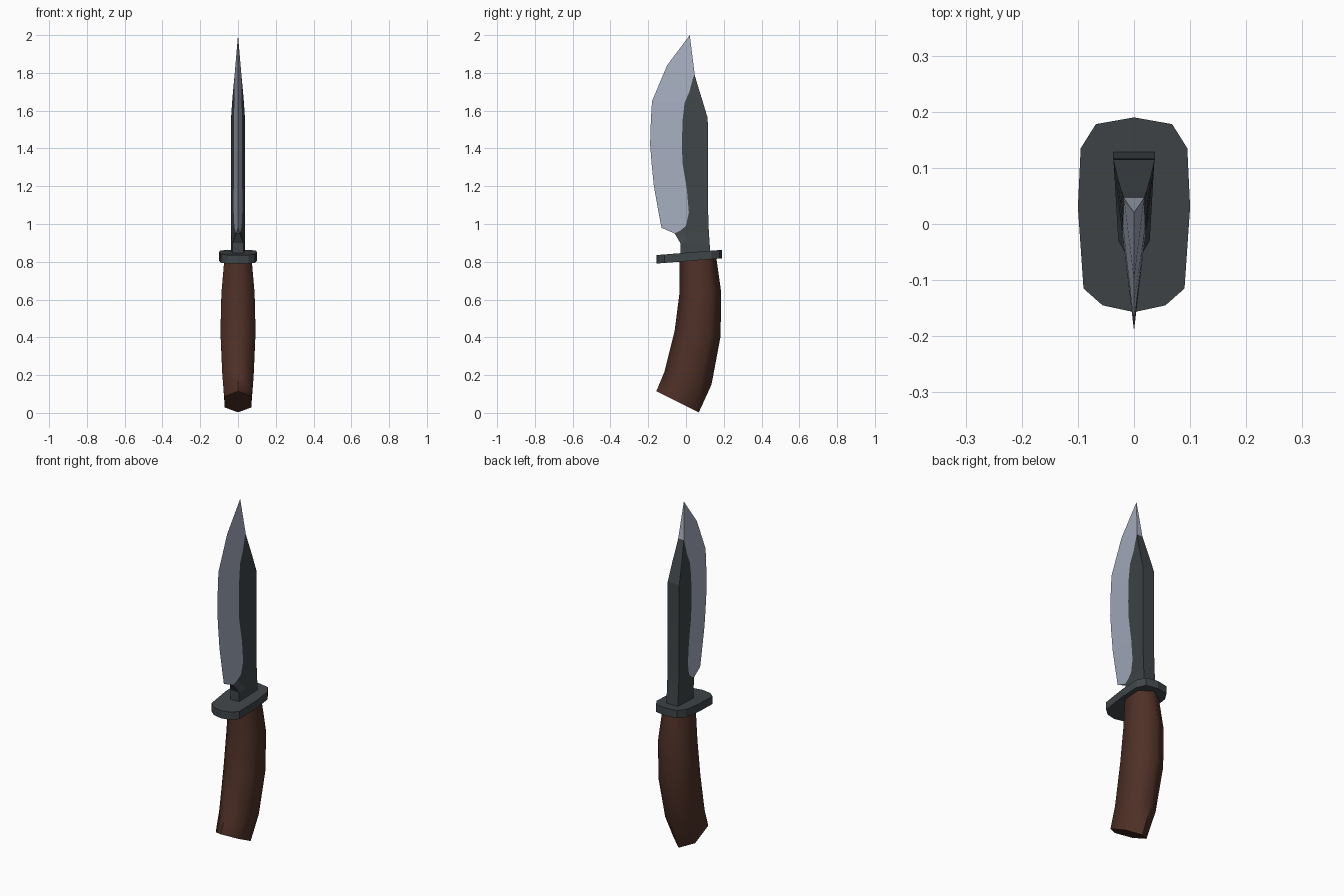
import bpy, bmesh, math

if "Cube" in bpy.data.objects:
    bpy.data.objects.remove(bpy.data.objects["Cube"])


def material(name, rgb):
    m = bpy.data.materials.new(name)
    m.diffuse_color = (*rgb, 1)
    m.use_nodes = True
    m.node_tree.nodes["Principled BSDF"].inputs["Base Color"].default_value = m.diffuse_color
    return m


wood = material("brown wood", (0.078, 0.030, 0.020))
dark = material("dark steel", (0.050, 0.060, 0.066))
bright = material("polished steel", (0.38, 0.42, 0.52))


def loft(name, rings, mats, rule=None):
    """Skin a list of equal-length closed rings, capping both ends."""
    bm = bmesh.new()
    loops = [[bm.verts.new(p) for p in r] for r in rings]
    n = len(rings[0])
    for i, (a, b) in enumerate(zip(loops, loops[1:])):
        for j in range(n):
            f = bm.faces.new((a[j], a[(j + 1) % n], b[(j + 1) % n], b[j]))
            f.material_index = rule(i, j) if rule else 0
    bm.faces.new(loops[0])
    last = bm.faces.new(loops[-1])
    last.material_index = rule(len(rings) - 2, 1) if rule else 0
    bmesh.ops.remove_doubles(bm, verts=bm.verts[:], dist=0.0005)
    bmesh.ops.recalc_face_normals(bm, faces=bm.faces[:])
    me = bpy.data.meshes.new(name)
    bm.to_mesh(me)
    bm.free()
    for m in mats:
        me.materials.append(m)
    ob = bpy.data.objects.new(name, me)
    bpy.context.collection.objects.link(ob)
    return ob


# Blade rows: spine y,z / grind line y,z / edge y,z / half thickness spine, edge
rows = [
    (.130, .83, .04, .83, -.030, .83, .037, .028),
    (.125, .90, .03, .90, -.030, .90, .037, .028),
    (.121, .96, -.03, .965, -.060, .950, .037, .010),
    (.119, 1.00, .00, .99, -.130, .98, .037, 0),
    (.117, 1.08, .015, 1.06, -.145, 1.06, .037, 0),
    (.117, 1.20, .005, 1.18, -.170, 1.20, .037, 0),
    (.116, 1.32, -.018, 1.32, -.182, 1.32, .037, 0),
    (.116, 1.42, -.022, 1.42, -.190, 1.42, .037, 0),
    (.115, 1.56, -.018, 1.55, -.186, 1.55, .037, 0),
    (.085, 1.66, -.008, 1.64, -.180, 1.65, .030, 0),
    (.060, 1.74, .018, 1.70, -.140, 1.745, .023, 0),
    (.046, 1.79, .038, 1.775, -.100, 1.84, .018, 0),
    (.020, 2.00, .020, 2.00, .020, 2.00, 0, 0),
]
rings = []
for sy, sz, my, mz, ey, ez, w, e in rows:
    t = (my - ey) / (sy - ey) if sy > ey else 0
    m = e + (w - e) * t
    half = [(w, sy, sz), (m, my, mz), (e, ey, ez)]
    rings.append(half + [(-x, y, z) for x, y, z in reversed(half)])
tip = len(rows) - 2
loft("blade", rings, [dark, bright],
     lambda i, j: 1 if i == tip or (i >= 2 and j in (1, 2, 3)) else 0)

# Guard: tilted plate with clipped ends
side = [(0, .19), (.068, .178), (.095, .135), (.10, .03),
        (.09, -.115), (.056, -.145), (0, -.157)]
outline = side + [(-x, y) for x, y in reversed(side[1:-1])]
loft("guard", [[(x, y, base + .08 * y) for x, y in outline]
               for base in (.803, .848)], [dark])

# Handle: curved six-sided grip, front y,z / back y,z / half width
grip = [
    (-.035, .815, .160, .825, .072),
    (-.035, .63, .186, .64, .088),
    (-.060, .435, .183, .405, .093),
    (-.115, .215, .135, .150, .083),
    (-.157, .115, .068, .003, .073),
]
rings = []
for fy, fz, by, bz, w in grip:
    rings.append([(x * w, fy + (by - fy) * t, fz + (bz - fz) * t)
                  for x, t in ((0, 0), (1, .25), (.96, .77),
                               (0, 1), (-.96, .77), (-1, .25))])
handle = loft("handle", rings, [wood])
bpy.context.view_layer.objects.active = handle
handle.select_set(True)
bpy.ops.object.shade_smooth_by_angle(angle=math.radians(75))
